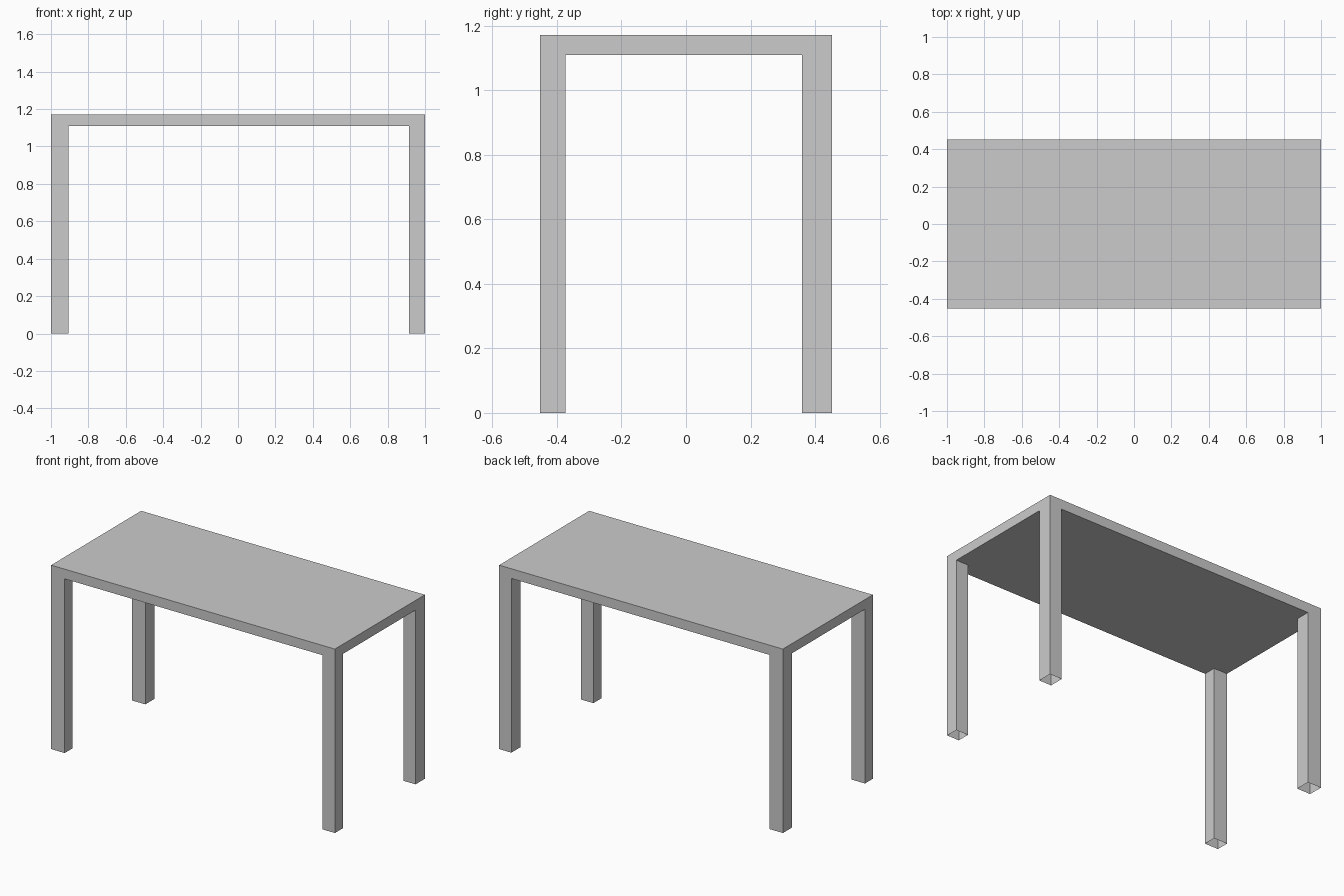
import bpy, bmesh
from mathutils import Matrix, Vector

if "Cube" in bpy.data.objects:
    bpy.data.objects.remove(bpy.data.objects["Cube"])

HALF_X, HALF_Y = 1.0, 0.453
UNDERSIDE, TOP = 1.11, 1.172
CUTS_X = (-0.905, 0.914)      # inner faces of the legs
CUTS_Y = (-0.373, 0.359)

# Tabletop slab
bm = bmesh.new()
bmesh.ops.create_cube(bm, size=1, matrix=(
    Matrix.Translation((0, 0, (UNDERSIDE + TOP) / 2))
    @ Matrix.Diagonal((2 * HALF_X, 2 * HALF_Y, TOP - UNDERSIDE, 1))))

# Loop cuts that mark out the leg corners
cuts = [(0, c) for c in CUTS_X] + [(1, c) for c in CUTS_Y]
for axis, offset in cuts:
    normal = Vector((0, 0, 0))
    normal[axis] = 1
    bmesh.ops.bisect_plane(bm, geom=bm.verts[:] + bm.edges[:] + bm.faces[:],
                           plane_co=normal * offset, plane_no=normal)


def is_leg_corner(face):
    c = face.calc_center_median()
    return (face.normal.z < -0.9
            and not CUTS_X[0] < c.x < CUTS_X[1]
            and not CUTS_Y[0] < c.y < CUTS_Y[1])


# Legs: corners pulled down to the floor, hollow and open at the bottom
bm.normal_update()
corners = [f for f in bm.faces if is_leg_corner(f)]
feet = bmesh.ops.extrude_discrete_faces(bm, faces=corners)["faces"]
for foot in feet:
    for v in foot.verts:
        v.co.z = 0
bmesh.ops.delete(bm, geom=feet, context='FACES_ONLY')
bm.normal_update()

mesh = bpy.data.meshes.new("table")
bm.to_mesh(mesh)
bm.free()
bpy.context.collection.objects.link(bpy.data.objects.new("table", mesh))
